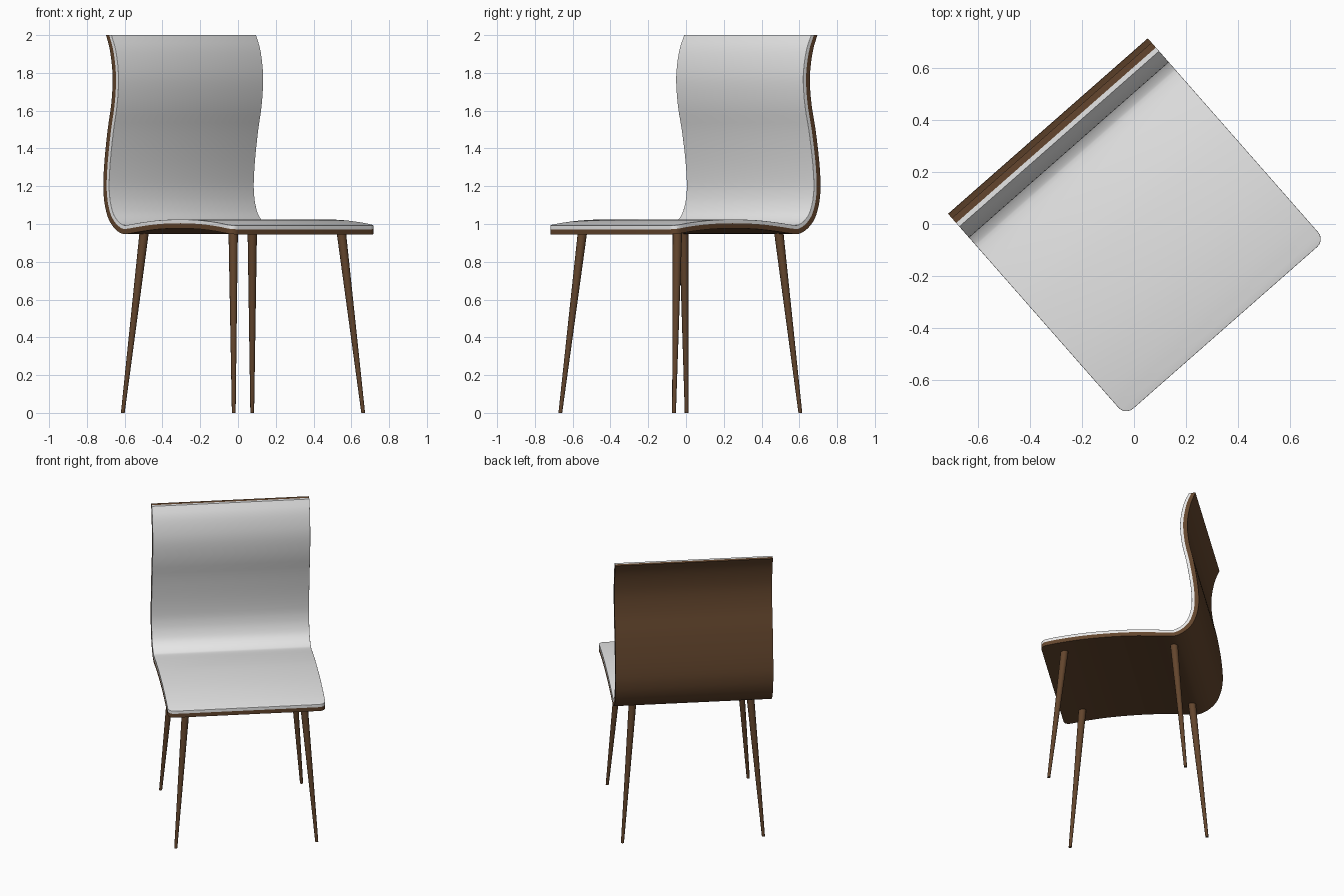
import bpy, bmesh, math
from mathutils import Matrix, Vector

if "Cube" in bpy.data.objects:
    bpy.data.objects.remove(bpy.data.objects["Cube"])

TURN = Matrix.Rotation(math.radians(41.3), 4, 'Z')   # the chair stands turned on the grid
HALF, R = 0.51, 0.04                                  # half width, front corner radius
WOOD, PAD = 0.027, 0.02                               # shell and pad thickness


def material(name, rgb):
    m = bpy.data.materials.new(name)
    m.diffuse_color = (*rgb, 1)
    m.use_nodes = True
    m.node_tree.nodes["Principled BSDF"].inputs["Base Color"].default_value = m.diffuse_color
    return m


wood = material("brown wood", (0.125, 0.06, 0.026))
fabric = material("light grey upholstery", (0.8, 0.8, 0.8))


def loft(name, rings, mat, bevel_rule=None):
    """Closed solid through equal rings of points; optionally round chosen edges."""
    bm = bmesh.new()
    vs = [[bm.verts.new(p) for p in ring] for ring in rings]
    n = len(rings[0])
    for a, b in zip(vs, vs[1:]):
        for i in range(n):
            bm.faces.new((a[i], a[(i + 1) % n], b[(i + 1) % n], b[i]))
    bm.faces.new(vs[0])
    bm.faces.new(vs[-1])
    bmesh.ops.recalc_face_normals(bm, faces=bm.faces)
    if bevel_rule:
        edges = bevel_rule(bm, vs)
        bmesh.ops.bevel(bm, geom=edges, offset=0.017, segments=4, profile=0.5,
                        affect='EDGES', clamp_overlap=True)
    bm.transform(TURN)
    me = bpy.data.meshes.new(name)
    bm.to_mesh(me)
    bm.free()
    me.materials.append(mat)
    ob = bpy.data.objects.new(name, me)
    bpy.context.collection.objects.link(ob)
    bpy.ops.object.select_all(action='DESELECT')
    ob.select_set(True)
    bpy.context.view_layer.objects.active = ob
    bpy.ops.object.shade_smooth_by_angle(angle=math.radians(35))
    return ob


# Outer (under/back) side profile: distance to the front, height
profile = [(0.49, 0.950), (0.40, 0.962), (0.27, 0.973), (0.12, 0.977), (-0.05, 0.973),
           (-0.20, 0.960), (-0.32, 0.947), (-0.37, 0.955), (-0.42, 0.985), (-0.46, 1.03),
           (-0.485, 1.09), (-0.497, 1.15), (-0.50, 1.22), (-0.49, 1.34), (-0.465, 1.50),
           (-0.437, 1.63), (-0.425, 1.75), (-0.431, 1.84), (-0.45, 1.93), (-0.478, 2.0)]


def smooth_path(pts, steps=3):
    p = [Vector(q) for q in pts]
    p = [2 * p[0] - p[1]] + p + [2 * p[-1] - p[-2]]
    out = []
    for i in range(1, len(p) - 2):
        a, b, c, d = p[i - 1:i + 3]
        for s in range(steps):
            t = s / steps
            out.append(0.5 * (2 * b + (c - a) * t + (2 * a - 5 * b + 4 * c - d) * t * t
                              + (3 * b - a - 3 * c + d) * t ** 3))
    return out + [p[-2]]


# Stations along the profile: rounded front corners, then full width
stations = []
for i in range(5):
    t = math.radians(18 * i)
    v = 0.49 + R * math.cos(t)
    stations.append((Vector((v, 0.945 + (0.53 - v) * 0.125)), HALF - R + R * math.sin(t)))
stations += [(p, HALF) for p in smooth_path(profile)]


def slab(lo, hi):
    """Rings of a sheet lying between two offsets from the profile."""
    rings = []
    for i, (p, hw) in enumerate(stations):
        a = stations[max(i - 1, 0)][0]
        b = stations[min(i + 1, len(stations) - 1)][0]
        d = (b - a).normalized()
        n = Vector((d.y, -d.x))
        if p.x > 0.48:
            n = Vector((0, 1))                     # upright front edge
        elif p.y > 1.8:
            n.y *= (2 - p.y) / 0.2                 # level top edge
        q, r = p + n * lo, p + n * hi
        rings.append([(-hw, -q.x, q.y), (hw, -q.x, q.y), (hw, -r.x, r.y), (-hw, -r.x, r.y)])
    return rings


def pad_rim(bm, vs):
    """Side and front edges of the pad's upper face."""
    pairs = [(vs[0][2], vs[0][3])]
    for a, b in zip(vs, vs[1:]):
        pairs += [(a[2], b[2]), (a[3], b[3])]
    return [bm.edges.get(p) for p in pairs]


# Bent wooden shell and upholstered pad
loft("seat_shell", slab(0, WOOD), wood)
loft("seat_pad", slab(WOOD, WOOD + PAD), fabric, pad_rim)


# Tapered, splayed legs
def circle(x, y, z, r, n=16):
    return [(x + r * math.cos(2 * math.pi * k / n), y + r * math.sin(2 * math.pi * k / n), z)
            for k in range(n)]


for end, foot_y, top_y in (("front", -0.485, -0.394), ("back", 0.405, 0.318)):
    for side, s in (("left", -1), ("right", 1)):
        loft(f"{end}_{side}_leg", [circle(s * 0.456, foot_y, 0, 0.010),
                                   circle(s * 0.38, top_y, 0.968, 0.025)], wood)
